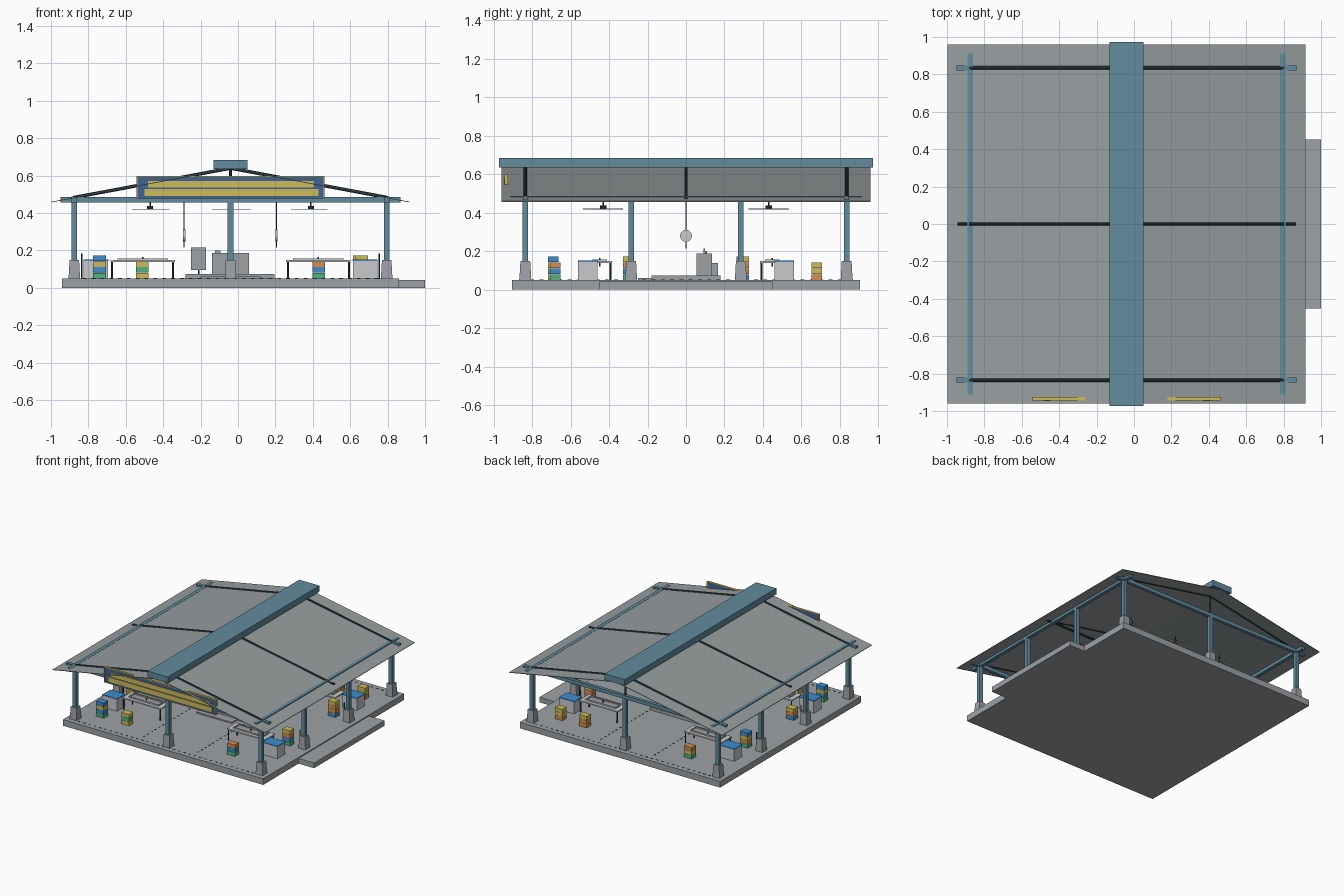
import bpy, bmesh, math
from mathutils import Vector, Matrix

if "Cube" in bpy.data.objects:
    bpy.data.objects.remove(bpy.data.objects["Cube"], do_unlink=True)

CX = -0.04          # middle of the hall
RIDGE, SLOPE = 0.64, 0.187


def material(name, rgb):
    m = bpy.data.materials.new(name)
    m.use_nodes = True
    col = (*rgb, 1)
    m.diffuse_color = col
    m.node_tree.nodes["Principled BSDF"].inputs["Base Color"].default_value = col
    return m


STEEL = material("steel_blue", (0.12, 0.26, 0.34))
ROOF = material("roof_grey", (0.31, 0.34, 0.35))
CONCRETE = material("concrete", (0.34, 0.36, 0.38))
PALE = material("pale_grey", (0.58, 0.59, 0.60))
DARK = material("dark_metal", (0.03, 0.05, 0.06))
BLUE = material("bright_blue", (0.05, 0.27, 0.62))
NAVY = material("sign_blue", (0.05, 0.13, 0.30))
YELLOW = material("yellow", (0.62, 0.50, 0.10))
GREEN = material("green", (0.08, 0.45, 0.22))
ORANGE = material("orange", (0.66, 0.27, 0.08))


class Part:
    """Collects simple solids into one named, single-colour object."""

    def __init__(self, name, mat):
        self.name, self.mat, self.bm = name, mat, bmesh.new()

    def box(self, x, y, z, taper=1.0):
        lo, hi = Vector((x[0], y[0], z[0])), Vector((x[1], y[1], z[1]))
        mid, size = (lo + hi) / 2, hi - lo
        verts = bmesh.ops.create_cube(self.bm, size=1)["verts"]
        for v in verts:
            k = taper if v.co.z > 0 else 1
            v.co = mid + Vector((v.co.x * size.x * k, v.co.y * size.y * k, v.co.z * size.z))
        return self

    def block(self, cx, cy, w, d, z, taper=1.0):
        return self.box((cx - w / 2, cx + w / 2), (cy - d / 2, cy + d / 2), z, taper)

    def rod(self, p, q, r, sides=8):
        p, q = Vector(p), Vector(q)
        turn = (q - p).to_track_quat("Z", "Y").to_matrix().to_4x4()
        bmesh.ops.create_cone(self.bm, cap_ends=True, segments=sides, radius1=r, radius2=r,
                              depth=(q - p).length,
                              matrix=Matrix.Translation((p + q) / 2) @ turn)
        return self

    def done(self):
        me = bpy.data.meshes.new(self.name)
        self.bm.to_mesh(me)
        self.bm.free()
        me.materials.append(self.mat)
        ob = bpy.data.objects.new(self.name, me)
        bpy.context.collection.objects.link(ob)
        return ob


# Floor slab and entrance step
Part("floor_slab", CONCRETE).box((-0.94, 0.86), (-0.905, 0.905), (0, 0.05)).done()
Part("entrance_step", CONCRETE).box((0.86, 1.0), (-0.452, 0.452), (0, 0.042)).done()

# Floor drains as dashed thin plates
drains = Part("floor_drains", DARK)
for i in range(34):
    t = i / 33
    for s in (-1, 1):
        drains.block(CX - 0.78 + 1.56 * t, s * 0.865, 0.02, 0.006, (0.05, 0.052))
        drains.block(CX + s * 0.24, -0.8 + 1.6 * t, 0.006, 0.02, (0.05, 0.052))
drains.done()

# Columns on tapered footings
footings, columns = Part("column_footings", CONCRETE), Part("columns", STEEL)
spots = [(CX + s * 0.835, y) for s in (-1, 1) for y in (-0.835, -0.285, 0.285, 0.835)]
spots += [(CX, -0.835), (CX, 0.835)]
for x, y in spots:
    footings.block(x, y, 0.062, 0.062, (0.05, 0.148), 0.82)
    columns.block(x, y, 0.03, 0.03, (0.148, 0.46))
footings.done()
columns.done()

# Eaves beams and gable tie beams
beams = Part("ring_beams", STEEL)
for s in (-1, 1):
    beams.block(CX + s * 0.835, 0, 0.028, 1.825, (0.457, 0.488))
    beams.block(CX, s * 0.835, 1.82, 0.026, (0.457, 0.486))
beams.done()

# Rafters, king posts and the middle tie
rafters = Part("roof_trusses", DARK)
for y in (-0.835, 0, 0.835):
    for s in (-1, 1):
        rafters.rod((CX, y, RIDGE), (CX + s * 0.84, y, RIDGE - 0.84 * SLOPE), 0.009)
    rafters.rod((CX, y, 0.47), (CX, y, RIDGE), 0.007)
rafters.rod((CX - 0.905, 0, 0.475), (CX + 0.905, 0, 0.475), 0.009)
rafters.done()

# Thin pitched roof sheets
half = 0.957
profile = [(s * half, RIDGE - half * SLOPE + dz) for s, dz in ((-1, 0), (-1, -0.004))]
profile += [(0, RIDGE - 0.004)]
profile += [(half, RIDGE - half * SLOPE - 0.004), (half, RIDGE - half * SLOPE), (0, RIDGE)]
roof = Part("roof_sheets", ROOF)
face = roof.bm.faces.new([roof.bm.verts.new((CX + x, -0.96, z)) for x, z in profile])
ext = bmesh.ops.extrude_face_region(roof.bm, geom=[face])
bmesh.ops.translate(roof.bm, vec=(0, 1.92, 0),
                    verts=[g for g in ext["geom"] if isinstance(g, bmesh.types.BMVert)])
bmesh.ops.recalc_face_normals(roof.bm, faces=roof.bm.faces)
roof.done()
Part("ridge_vent", STEEL).block(CX, 0, 0.18, 1.945, (0.636, 0.685)).done()

# Sign board with a rim and two plain stripes
SX, SY = (-0.54, 0.46), -0.935
Part("sign_board", NAVY).box(SX, (SY - 0.006, SY + 0.008), (0.476, 0.597)).done()
rim = Part("sign_rim", YELLOW)
for z in (0.474, 0.594):
    rim.box((SX[0] - 0.003, SX[1] + 0.003), (SY - 0.009, SY + 0.009), (z, z + 0.005))
for x in SX:
    rim.block(x, SY, 0.006, 0.018, (0.474, 0.599))
rim.done()
stripes = Part("sign_stripes", YELLOW)
stripes.box((-0.48, 0.405), (SY - 0.012, SY - 0.005), (0.537, 0.572))
stripes.box((-0.50, 0.43), (SY - 0.012, SY - 0.005), (0.491, 0.529))
stripes.done()

# Ceiling fans
blades, hubs = Part("fan_blades", PALE), Part("fan_hubs", DARK)
for ix, x in enumerate((CX - 0.43, CX, CX + 0.43)):
    for iy, y in enumerate((-0.43, 0.43)):
        hubs.rod((x, y, 0.42), (x, y, 0.437), 0.016, 10)
        hubs.rod((x, y, 0.43), (x, y, 0.47), 0.004)
        for k in range(3):
            a = math.radians(120 * k + 90 * iy + 35 * ix)
            n = len(blades.bm.verts)
            blades.box((0.01, 0.105), (-0.012, 0.012), (0.418, 0.423))
            blades.bm.verts.ensure_lookup_table()
            bmesh.ops.transform(blades.bm, verts=blades.bm.verts[n:],
                                matrix=Matrix.Translation((x, y, 0)) @ Matrix.Rotation(a, 4, "Z"))
blades.done()
hubs.done()

# Hanging round dials
dials, cords = Part("hanging_dials", PALE), Part("dial_cords", DARK)
for x in (-0.288, 0.206):
    dials.rod((x - 0.006, 0, 0.28), (x + 0.006, 0, 0.28), 0.031, 20)
    cords.rod((x, 0, 0.31), (x, 0, 0.56), 0.003)
    cords.rod((x, 0, 0.215), (x, 0, 0.25), 0.003)
dials.done()
cords.done()

# Central stage with counter, board and lectern
stage = Part("stage", CONCRETE)
stage.box((-0.28, 0.195), (-0.18, 0.18), (0.05, 0.075))
stage.box((-0.20, 0.12), (-0.25, -0.18), (0.05, 0.06)).done()
Part("stage_counter", CONCRETE).box((-0.14, 0.06), (0.055, 0.135), (0.075, 0.187)).done()
Part("display_board", CONCRETE).box((-0.25, -0.17), (0.09, 0.1), (0.095, 0.215)).done()
Part("board_stand", DARK).rod((-0.21, 0.097, 0.075), (-0.21, 0.097, 0.1), 0.005).done()
lectern = Part("lectern", CONCRETE).block(-0.108, 0.15, 0.03, 0.03, (0.075, 0.14))
lectern.block(-0.108, 0.105, 0.03, 0.01, (0.187, 0.2)).done()

# Four work tables, each with a basin and a lidded cabinet
tops, legs = Part("table_tops", PALE), Part("table_legs", DARK)
basins, taps = Part("table_basins", CONCRETE), Part("table_taps", DARK)
cabinets, lids = Part("cabinets", PALE), Part("cabinet_lids", BLUE)
for sx in (-1, 1):
    for sy in (-1, 1):
        x, y = CX + sx * 0.47, sy * 0.448
        tops.block(x, y, 0.345, 0.125, (0.138, 0.148))
        for a in (-1, 1):
            tops.block(x, y + a * 0.034, 0.27, 0.008, (0.148, 0.158))
            tops.block(x + a * 0.131, y, 0.008, 0.076, (0.148, 0.158))
            for b in (-1, 1):
                legs.rod((x + a * 0.163, y + b * 0.055, 0.05), (x + a * 0.163, y + b * 0.055, 0.139), 0.005)
        basins.block(x, y, 0.256, 0.06, (0.147, 0.15))
        taps.rod((x, y, 0.12), (x, y, 0.165), 0.004)
        cabinets.block(CX + sx * 0.72, sy * 0.51, 0.13, 0.1, (0.05, 0.145))
        lids.block(CX + sx * 0.72, sy * 0.51, 0.134, 0.104, (0.145, 0.152))
for part in (tops, legs, basins, taps, cabinets, lids):
    part.done()

# Stacked crates, listed from the floor up
stacks = [(-0.74, -0.69, (GREEN, BLUE, YELLOW, BLUE)), (-0.512, -0.69, (YELLOW, GREEN, YELLOW)),
          (0.432, -0.68, (GREEN, BLUE, ORANGE)), (0.662, -0.30, (GREEN, BLUE, ORANGE, YELLOW)),
          (0.65, 0.30, (BLUE, ORANGE, ORANGE, YELLOW)), (0.65, 0.68, (ORANGE, YELLOW, YELLOW)),
          (0.432, 0.68, (ORANGE, ORANGE, YELLOW)), (-0.512, 0.68, (GREEN, YELLOW, ORANGE)),
          (-0.742, 0.29, (GREEN, ORANGE, YELLOW, BLUE)), (-0.742, -0.30, (BLUE, ORANGE, YELLOW))]
for n, (x, y, colours) in enumerate(stacks):
    for k, mat in enumerate(colours):
        z = 0.05 + k * 0.031
        Part(f"crate_{n + 1}_{k + 1}", mat).block(x, y, 0.068, 0.054, (z, z + 0.03)).done()

# Water pipes beside the inner columns
pipes = Part("water_pipes", DARK)
for s in (-1, 1):
    for y in (-0.285, 0.285):
        pipes.rod((CX + s * 0.795, y, 0.05), (CX + s * 0.795, y, 0.185), 0.004)
pipes.done()
